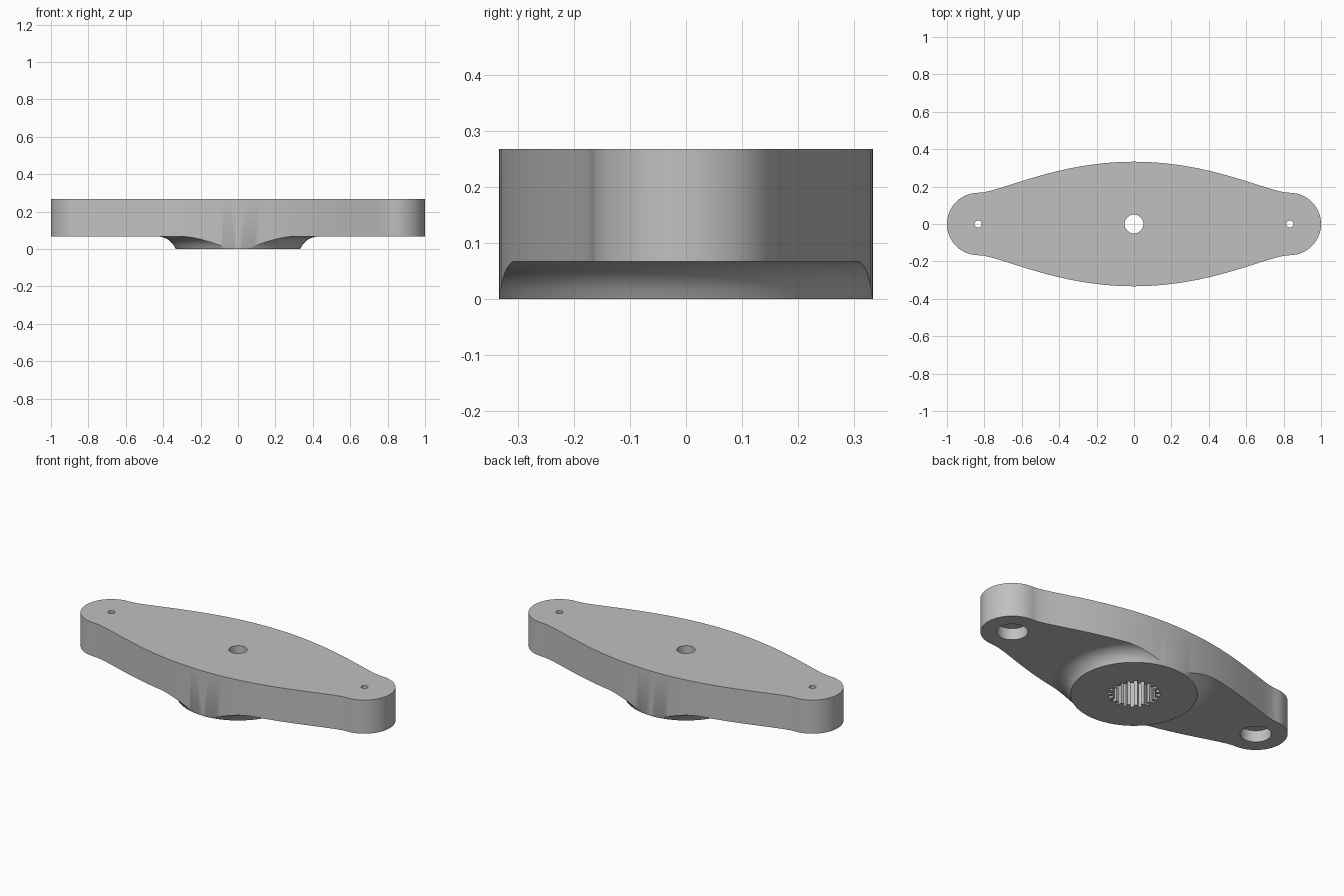
import bpy, bmesh
from math import sin, cos, pi, sqrt
from mathutils import Vector
from mathutils.geometry import interpolate_bezier

old = bpy.data.objects.get("Cube")
if old:
    bpy.data.objects.remove(old, do_unlink=True)

HEIGHT, PLATE_Z = 0.267, 0.067      # top of the arm, underside of the plate
HUB_R, FLARE_R = 0.333, 0.433       # hub foot and outer end of its fillet
END_X, END_R = 0.833, 0.167         # rounded ends


def make_object(name, bm):
    bmesh.ops.remove_doubles(bm, verts=bm.verts, dist=1e-5)
    bmesh.ops.recalc_face_normals(bm, faces=bm.faces)
    mesh = bpy.data.meshes.new(name)
    bm.to_mesh(mesh)
    bm.free()
    obj = bpy.data.objects.new(name, mesh)
    bpy.context.collection.objects.link(obj)
    return obj


def prism(name, outline, z0, z1):
    bm = bmesh.new()
    face = bm.faces.new([bm.verts.new((x, y, z0)) for x, y in outline])
    ext = bmesh.ops.extrude_face_region(bm, geom=[face])
    top = [v for v in ext["geom"] if isinstance(v, bmesh.types.BMVert)]
    bmesh.ops.translate(bm, verts=top, vec=(0, 0, z1 - z0))
    return make_object(name, bm)


def lathe(name, profile, steps):
    bm = bmesh.new()
    verts = [bm.verts.new((r, 0, z)) for r, z in profile]
    edges = [bm.edges.new((verts[i - 1], verts[i])) for i in range(len(verts))]
    bmesh.ops.spin(bm, geom=verts + edges, cent=(0, 0, 0), axis=(0, 0, 1),
                   angle=2 * pi, steps=steps)
    return make_object(name, bm)


def circle(x, r, n=48):
    return [(x + r * cos(2 * pi * i / n), r * sin(2 * pi * i / n)) for i in range(n)]


def cut(target, cutter):
    cutter.hide_render = True
    mod = target.modifiers.new("cut", 'BOOLEAN')
    mod.operation, mod.solver, mod.object = 'DIFFERENCE', 'EXACT', cutter
    deps = bpy.context.evaluated_depsgraph_get()
    mesh = bpy.data.meshes.new_from_object(target.evaluated_get(deps))
    target.modifiers.clear()
    target.data = mesh
    bpy.data.objects.remove(cutter, do_unlink=True)


# Arm outline: one quarter, mirrored into a closed loop
side = interpolate_bezier(Vector((0, HUB_R)), Vector((0.42, HUB_R)),
                          Vector((0.72, END_R)), Vector((END_X, END_R)), 32)
quarter = [(p[0], p[1]) for p in side]
quarter += [(END_X + END_R * sin(a), END_R * cos(a))
            for a in (pi / 2 * i / 16 for i in range(1, 17))]
quarter[-1] = (1, 0)
right = quarter + [(x, -y) for x, y in quarter[-2::-1]]
outline = right + [(-x, y) for x, y in right[-2:0:-1]]
arm = prism("arm", outline, 0, HEIGHT)

# Relief under the plate leaves the hub with its concave fillet
span = FLARE_R - HUB_R
rad = (span ** 2 + PLATE_Z ** 2) / (2 * PLATE_Z)
fillet = []
for i in range(13):
    r = HUB_R + span * i / 12
    fillet.append((r, PLATE_Z - rad + sqrt(rad ** 2 - (FLARE_R - r) ** 2)))
cut(arm, lathe("relief_cutter", [(HUB_R, -0.1)] + fillet + [(1.5, PLATE_Z), (1.5, -0.1)], 96))

# Screw hole through the hub
cut(arm, prism("screw_cutter", circle(0, 0.05), -0.2, 0.5))

# Splined socket from below
TEETH = 20
socket = []
for i in range(TEETH):
    for part, r in ((-0.25, 0.115), (-0.22, 0.137), (0.22, 0.137), (0.25, 0.115)):
        a = 2 * pi * (i + part) / TEETH
        socket.append((r * cos(a), r * sin(a)))
cut(arm, prism("socket_cutter", socket, -0.2, 0.167))

# Small end holes with wide recesses below
for sx in (-1, 1):
    cut(arm, prism("pin_cutter", circle(sx * END_X, 0.019, 32), -0.2, 0.5))
    cut(arm, prism("recess_cutter", circle(sx * END_X, 0.082), -0.2, PLATE_Z + 0.067))

# Grey plastic
mat = bpy.data.materials.new("grey_plastic")
mat.use_nodes = True
grey = (0.53, 0.53, 0.53, 1)
mat.diffuse_color = grey
mat.node_tree.nodes["Principled BSDF"].inputs["Base Color"].default_value = grey
arm.data.materials.clear()
arm.data.materials.append(mat)

bpy.ops.object.select_all(action='DESELECT')
arm.select_set(True)
bpy.context.view_layer.objects.active = arm
bpy.ops.object.shade_smooth_by_angle(angle=pi / 6)
